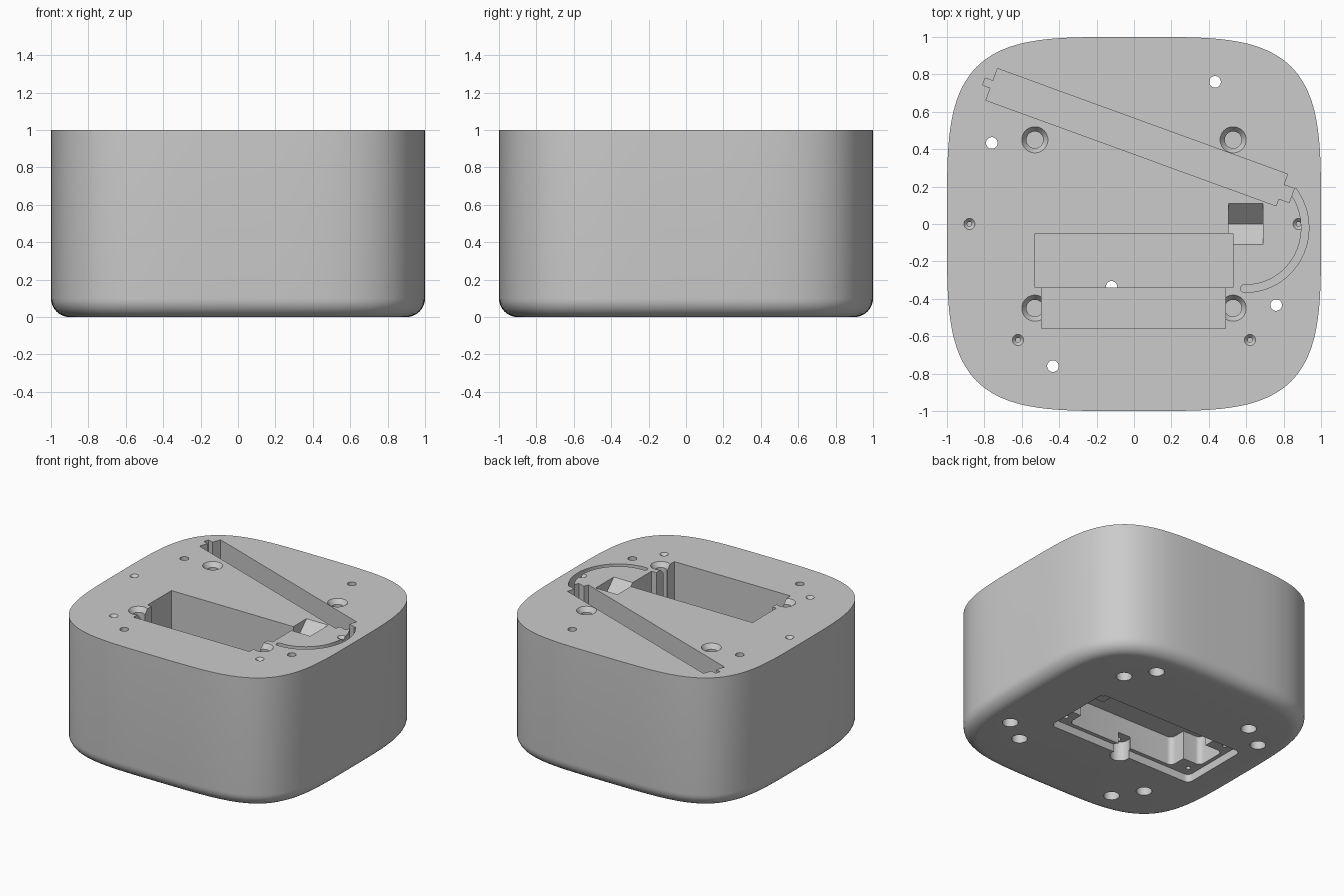
import bpy, bmesh, math
from math import sin, cos, pi, radians

old = bpy.data.objects.get("Cube")
if old:
    bpy.data.objects.remove(old, do_unlink=True)

grey = bpy.data.materials.new("plain grey")
grey.use_nodes = True
grey.diffuse_color = (0.6, 0.6, 0.6, 1)
grey.node_tree.nodes["Principled BSDF"].inputs["Base Color"].default_value = (0.6, 0.6, 0.6, 1)


def loft(name, rings):
    """Closed solid through a stack of equal-length rings of 3D points."""
    bm = bmesh.new()
    loops = [[bm.verts.new(p) for p in ring] for ring in rings]
    n = len(loops[0])
    for a, b in zip(loops, loops[1:]):
        for i in range(n):
            j = (i + 1) % n
            bm.faces.new((a[i], a[j], b[j], b[i]))
    bm.faces.new(loops[0])
    bm.faces.new(loops[-1])
    bmesh.ops.recalc_face_normals(bm, faces=bm.faces)
    mesh = bpy.data.meshes.new(name)
    bm.to_mesh(mesh)
    bm.free()
    mesh.materials.append(grey)
    obj = bpy.data.objects.new(name, mesh)
    bpy.context.collection.objects.link(obj)
    return obj


def squircle(inset, z, n=144):
    pts = []
    for i in range(n):
        t = 2 * pi * i / n
        c, s = cos(t), sin(t)
        r = (c ** 4 + s ** 4) ** -0.25
        x, y = r * c, r * s
        k = math.hypot(x ** 3, y ** 3)
        pts.append((x - inset * x ** 3 / k, y - inset * y ** 3 / k, z))
    return pts


# Housing body with a rounded bottom edge
R = 0.1
arc = [radians(90 * i / 8) for i in range(9)]
body = loft("housing", [squircle(R * (1 - sin(a)), R * (1 - cos(a))) for a in arc] + [squircle(0, 1)])


def cut(cutter):
    bpy.context.view_layer.objects.active = body
    mod = body.modifiers.new("cut", 'BOOLEAN')
    mod.operation = 'DIFFERENCE'
    mod.solver = 'EXACT'
    mod.object = cutter
    bpy.ops.object.modifier_apply(modifier=mod.name)
    bpy.data.objects.remove(cutter, do_unlink=True)


def prism(pts, z0, z1):
    cut(loft("cutter", [[(x, y, z) for x, y in pts] for z in (z0, z1)]))


def box(x0, x1, y0, y1, z0, z1):
    prism([(x0, y0), (x1, y0), (x1, y1), (x0, y1)], z0, z1)


def turned(x, y, profile, n=32):
    """Round cutter from (radius, height) pairs."""
    cut(loft("cutter", [[(x + r * cos(2 * pi * i / n), y + r * sin(2 * pi * i / n), z)
                         for i in range(n)] for r, z in profile]))


def round_box(x0, x1, y0, y1, r, z0, z1):
    pts = []
    for k, (cx, cy) in enumerate(((x1 - r, y1 - r), (x0 + r, y1 - r), (x0 + r, y0 + r), (x1 - r, y0 + r))):
        for i in range(7):
            a = pi / 2 * (k + i / 6)
            pts.append((cx + r * cos(a), cy + r * sin(a)))
    prism(pts, z0, z1)


# Stepped main pocket
box(-0.53, 0.53, -0.34, -0.05, 0.33, 1.1)
box(-0.495, 0.49, -0.56, -0.33, 0.38, 1.1)

# Slanted slot with a tab at each end, drawn as one outline
turn = radians(-20)
half = [(0.825, -0.09), (0.825, -0.05), (0.885, -0.05), (0.885, 0.03), (0.825, 0.03), (0.825, 0.09),
        (-0.825, 0.09), (-0.825, 0.02), (-0.87, 0.02), (-0.87, -0.02), (-0.825, -0.02), (-0.825, -0.09)]
prism([(0.015 + x * cos(turn) - y * sin(turn), 0.464 + x * sin(turn) + y * cos(turn)) for x, y in half], 0.5, 1.1)

# Curved cable groove with a round end
groove = []
steps = [radians(-92 + 130 * i / 32) for i in range(33)]
groove += [(0.6 + 0.335 * cos(a), -0.02 + 0.345 * sin(a)) for a in steps]
groove += [(0.6 + 0.295 * cos(a), -0.02 + 0.305 * sin(a)) for a in reversed(steps)]
prism(groove, 0.85, 1.1)
turned(0.589, -0.345, [(0.02, 0.85), (0.02, 1.1)], 16)

# V notch beside the pocket
cut(loft("cutter", [[(x, -0.11, 1), (x, 0, 0.89), (x, 0.11, 1), (x, 0.11, 1.1), (x, -0.11, 1.1)]
                    for x in (0.505, 0.69)]))

# Countersunk holes in the top
for sx in (-1, 1):
    for sy in (-1, 1):
        turned(sx * 0.53, sy * 0.45, [(0.045, 0.5), (0.045, 0.965), (0.07, 1.0), (0.07, 1.1)])
    for x, y in ((0.88, 0), (0.62, -0.62)):
        turned(sx * x, y, [(0.012, 0.85), (0.012, 0.98), (0.03, 1.0), (0.03, 1.1)], 20)

# Through bolts and blind foot holes, repeated every quarter turn
for k in range(4):
    a = radians(60.3 + 90 * k)
    turned(0.875 * cos(a), 0.875 * sin(a), [(0.055, -0.1), (0.055, 0.2), (0.031, 0.2), (0.031, 1.1)], 24)
    a = radians(45 + 90 * k)
    turned(0.8 * cos(a), 0.8 * sin(a), [(0.055, -0.1), (0.055, 0.2)], 24)

# Bottom cover recess: lip, deep cavity, corner ledges with screw holes
round_box(-0.73, 0.52, -0.28, 0.28, 0.04, -0.1, 0.06)
round_box(-0.55, 0.38, -0.25, 0.25, 0.04, 0.02, 0.28)
round_box(-0.70, 0.49, -0.12, 0.12, 0.04, 0.03, 0.28)
for x in (-0.66, 0.45):
    for y in (-0.2, 0.2):
        turned(x, y, [(0.018, 0.02), (0.018, 0.2)], 16)

# Cable notch in the recess edge and its hole up to the pocket
turned(-0.12, -0.295, [(0.07, -0.1), (0.07, 0.15)])
turned(-0.12, -0.335, [(0.03, 0.1), (0.03, 0.36)], 24)

# Smooth walls, crisp edges
bpy.ops.object.select_all(action='DESELECT')
body.select_set(True)
bpy.context.view_layer.objects.active = body
bpy.ops.object.shade_smooth_by_angle(angle=radians(30))
